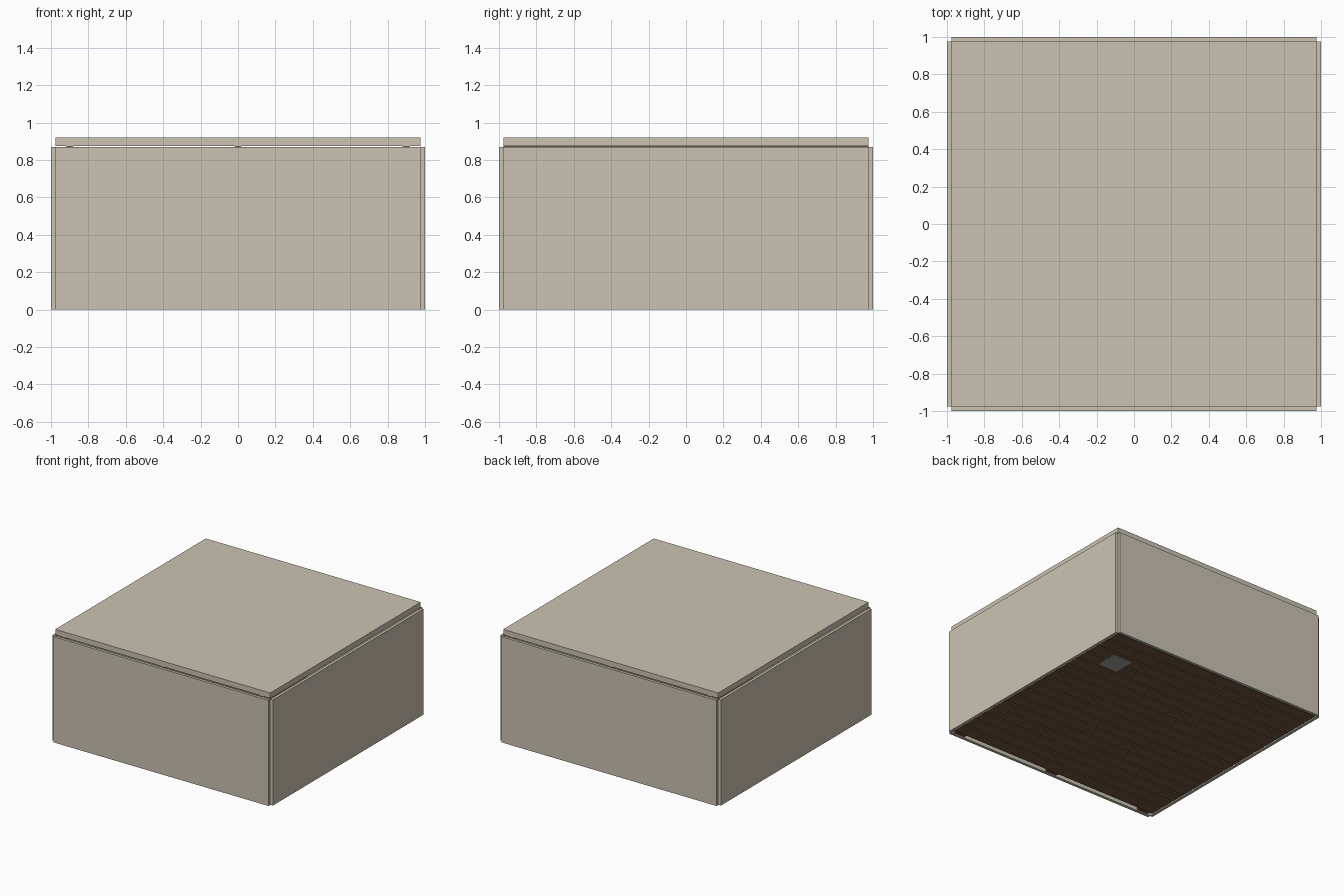
import bpy, bmesh
from mathutils import Matrix

if "Cube" in bpy.data.objects:
    bpy.data.objects.remove(bpy.data.objects["Cube"])


def material(name, rgb):
    m = bpy.data.materials.new(name)
    m.diffuse_color = (*rgb, 1)
    m.use_nodes = True
    m.node_tree.nodes["Principled BSDF"].inputs["Base Color"].default_value = m.diffuse_color
    return m


TAN = material("plaster", (0.60, 0.55, 0.45))
BROWN = material("wood", (0.16, 0.09, 0.05))
GREY = material("plate", (0.35, 0.35, 0.34))


def boxes(name, mat, *spans):
    """One object made of boxes, each given as (x0, x1, y0, y1, z0, z1)."""
    bm = bmesh.new()
    for x0, x1, y0, y1, z0, z1 in spans:
        centre = ((x0 + x1) / 2, (y0 + y1) / 2, (z0 + z1) / 2)
        size = (x1 - x0, y1 - y0, z1 - z0, 1)
        bmesh.ops.create_cube(bm, size=1, matrix=Matrix.Translation(centre) @ Matrix.Diagonal(size))
    me = bpy.data.meshes.new(name)
    bm.to_mesh(me)
    bm.free()
    me.materials.append(mat)
    ob = bpy.data.objects.new(name, me)
    bpy.context.collection.objects.link(ob)
    return ob


E, H = 0.977, 0.868   # inner face of the walls, wall height

# Four wall panels meeting at notched corners
boxes("front_wall", TAN, (-E, E, -1, -E, 0, H))
boxes("back_wall", TAN, (-E, E, E, 1, 0, H))
boxes("left_wall", TAN, (-1, -E, -E, E, 0, H))
boxes("right_wall", TAN, (E, 1, -E, E, 0, H))

# Roof slab floating just above the walls
boxes("roof", TAN, (-E, E, -E, E, 0.875, 0.92))

# Ceiling joists with an I-shaped section, running front to back
for label, x in (("left", -0.9), ("middle", 0), ("right", 0.9)):
    boxes(label + "_joist", BROWN,
          (x - 0.02, x + 0.02, -0.975, 0.975, 0.871, 0.875),
          (x - 0.014, x + 0.014, -0.975, 0.975, 0.867, 0.871),
          (x - 0.02, x + 0.02, -0.975, 0.975, 0.863, 0.867))

# Plank floor, leaving a narrow slot along the front wall
Y0, Y1, N = -0.952, 0.972, 16
step = (Y1 - Y0) / N
boxes("floor_planks", BROWN,
      *[(-0.972, 0.972, Y0 + i * step + 0.007, Y0 + (i + 1) * step - 0.007, 0.005, 0.02)
        for i in range(N)])
boxes("floor_backing", BROWN, (-0.972, 0.972, Y0, Y1, 0.02, 0.028))

# Floor tabs bridging the slot at the joist lines
boxes("floor_tabs", BROWN, *[(x - 0.05, x + 0.05, -E, Y0, 0.008, 0.028) for x in (-0.9, 0, 0.9)])

# Square plate set into the floor
boxes("floor_plate", GREY, (0.61, 0.79, 0.52, 0.71, 0.003, 0.03))
